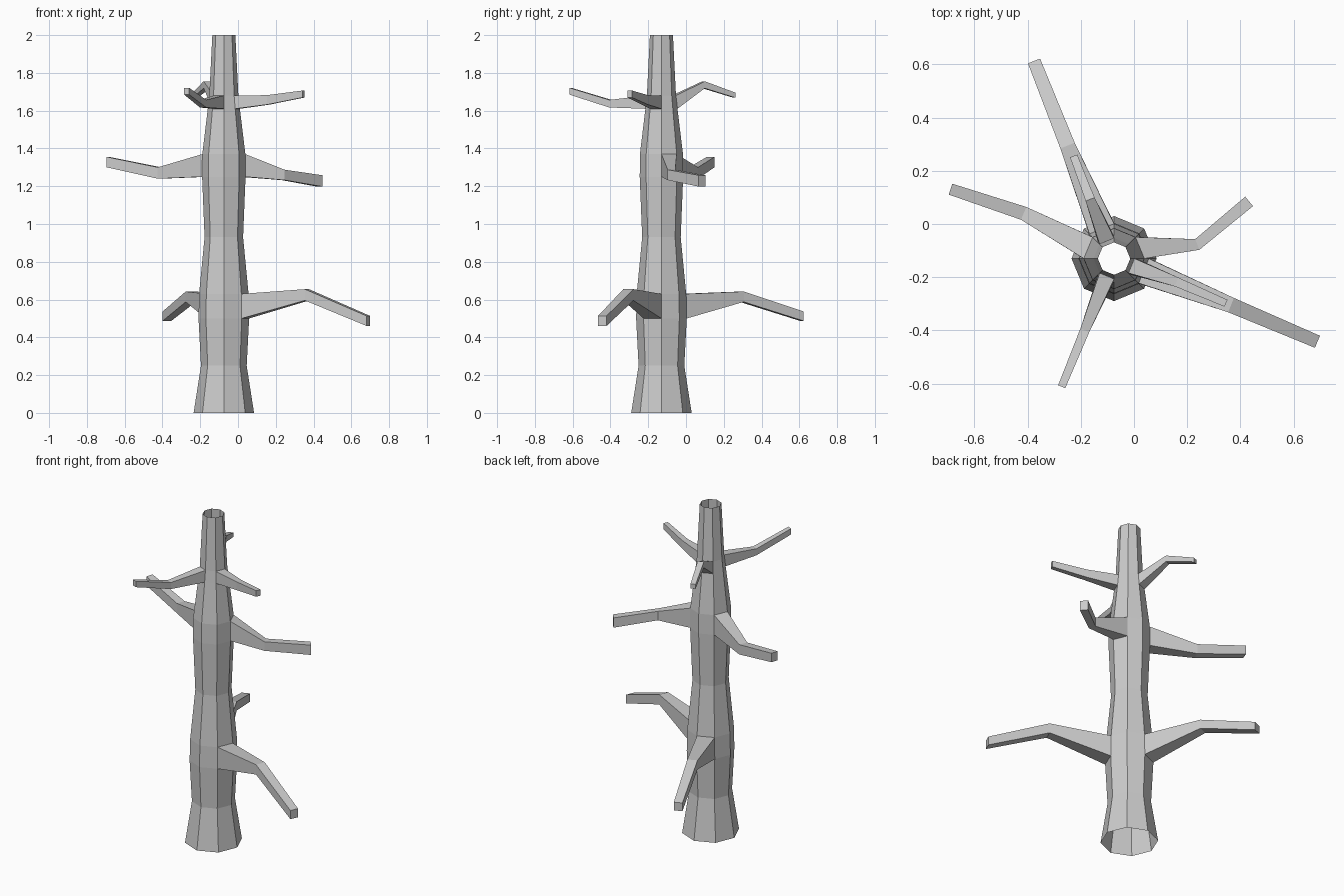
import bpy, bmesh, math
from mathutils import Vector

if "Cube" in bpy.data.objects:
    bpy.data.objects.remove(bpy.data.objects["Cube"])

CX, CY, SIDES = -0.075, -0.13, 8
# trunk profile: (height, radius)
PROFILE = [(0, .16), (.25, .121), (.50, .134), (.63, .131), (.93, .102),
           (1.25, .115), (1.37, .114), (1.61, .085), (1.68, .077), (2.0, .061)]

# branches: (ring below, trunk side, mid (x, y, z, width, height), tip (same))
BRANCHES = [
    (2, 7, (.365, -.305, .625, .058, .06), (.69, -.443, .487, .049, .053)),
    (2, 2, (-.25, .295, .615, .058, .055), (-.376, .613, .512, .049, .05)),
    (5, 3, (-.415, .04, 1.27, .052, .06), (-.69, .131, 1.328, .043, .055)),
    (5, 0, (.238, -.077, 1.26, .043, .055), (.433, .085, 1.228, .046, .06)),
    (7, 2, (-.165, .093, 1.737, .036, .037), (-.227, .256, 1.682, .029, .027)),
    (7, 5, (-.185, -.4, 1.637, .036, .04), (-.272, -.612, 1.703, .029, .036)),
    (7, 7, (.16, -.218, 1.657, .036, .05), (.346, -.298, 1.688, .028, .037)),
]

bm = bmesh.new()

# trunk rings, open at both ends
rings = []
for z, r in PROFILE:
    rings.append([bm.verts.new((CX + r * math.cos(k * math.tau / SIDES),
                                CY + r * math.sin(k * math.tau / SIDES), z))
                  for k in range(SIDES)])


def bridge(a, b):
    for k in range(len(a)):
        n = (k + 1) % len(a)
        bm.faces.new((a[k], a[n], b[n], b[k]))


def section(spec, direction):
    """Upright rectangle across a branch, same corner order as a trunk face."""
    x, y, z, w, h = spec
    d = Vector(direction).normalized()
    s = Vector((-d.y, d.x)) * w / 2
    return [bm.verts.new((x + q * s.x, y + q * s.y, z + p * h / 2))
            for q, p in ((-1, -1), (1, -1), (1, 1), (-1, 1))]


# trunk faces, leaving gaps where branches grow
sockets = {(b[0], b[1]) for b in BRANCHES}
for i in range(len(rings) - 1):
    for k in range(SIDES):
        n = (k + 1) % SIDES
        if (i, k) not in sockets:
            bm.faces.new((rings[i][k], rings[i][n], rings[i + 1][n], rings[i + 1][k]))

# branches grown out of trunk faces
for i, k, mid, tip in BRANCHES:
    n = (k + 1) % SIDES
    base = [rings[i][k], rings[i][n], rings[i + 1][n], rings[i + 1][k]]
    c = sum((v.co for v in base), Vector()) / 4
    d1 = Vector((mid[0] - c.x, mid[1] - c.y)).normalized()
    d2 = Vector((tip[0] - mid[0], tip[1] - mid[1])).normalized()
    m, t = section(mid, d1 + d2), section(tip, d2)
    bridge(base, m)
    bridge(m, t)
    bm.faces.new(t)

bm.normal_update()
mesh = bpy.data.meshes.new("bare_tree")
bm.to_mesh(mesh)
bm.free()
bpy.context.collection.objects.link(bpy.data.objects.new("bare_tree", mesh))
